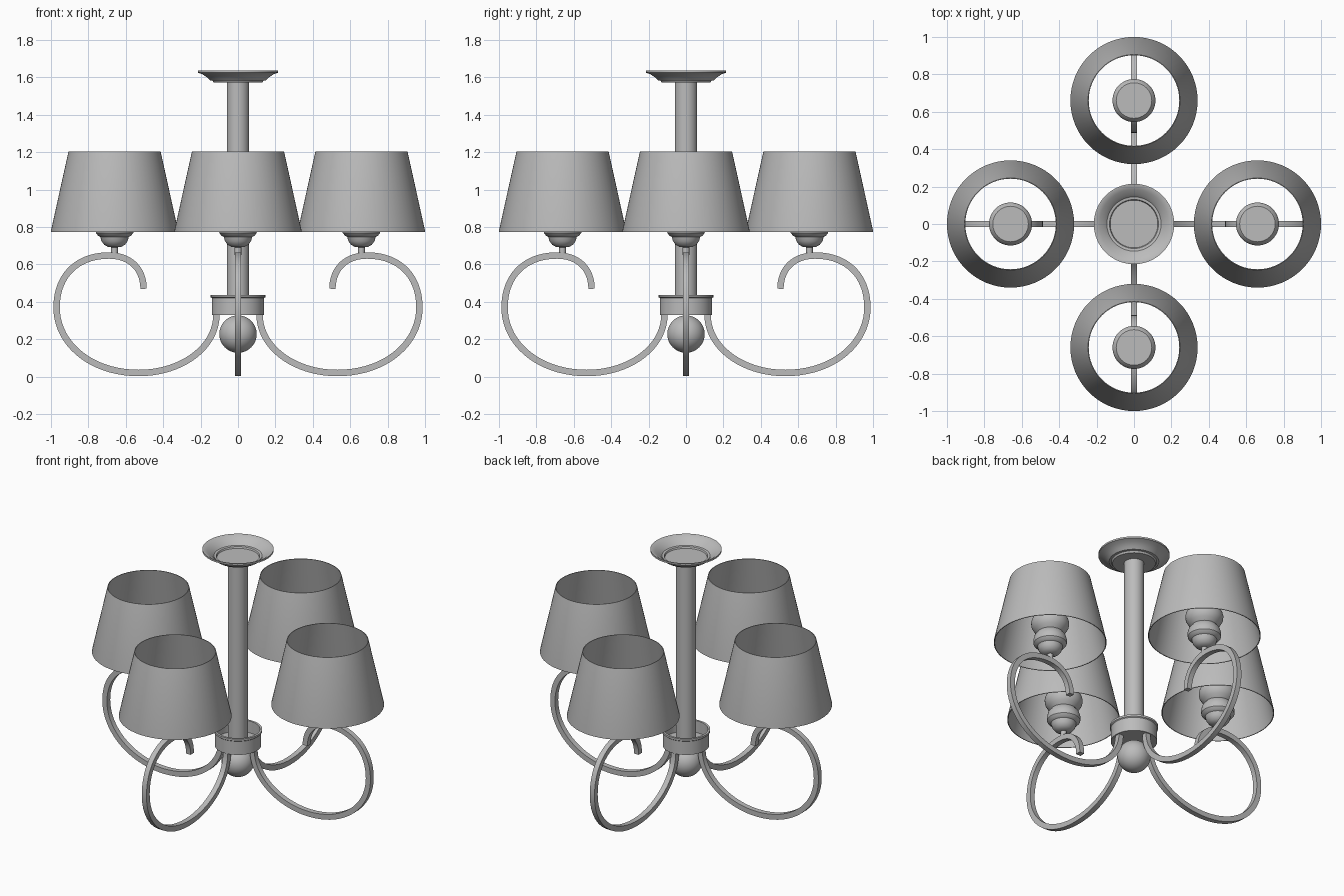
import bpy, bmesh
from math import pi, cos, sin, radians
from mathutils import Vector, Matrix
from mathutils.geometry import interpolate_bezier

cube = bpy.data.objects.get("Cube")
if cube:
    bpy.data.objects.remove(cube, do_unlink=True)

GREY = (0.5, 0.5, 0.5, 1)
metal = bpy.data.materials.new("plain grey")
metal.use_nodes = True
metal.diffuse_color = GREY
metal.node_tree.nodes["Principled BSDF"].inputs["Base Color"].default_value = GREY

REACH = 0.66  # distance of each lamp from the axis


def finish(bm, name, angle=35):
    """Turn a bmesh into a smooth shaded object."""
    bmesh.ops.remove_doubles(bm, verts=bm.verts, dist=0.0001)
    bmesh.ops.recalc_face_normals(bm, faces=bm.faces)
    mesh = bpy.data.meshes.new(name)
    bm.to_mesh(mesh)
    bm.free()
    mesh.materials.append(metal)
    obj = bpy.data.objects.new(name, mesh)
    bpy.context.collection.objects.link(obj)
    bpy.ops.object.select_all(action='DESELECT')
    obj.select_set(True)
    bpy.context.view_layer.objects.active = obj
    bpy.ops.object.shade_smooth_by_angle(angle=radians(angle))
    return obj


def lathe(name, profile, closed=False, steps=64):
    """Spin a (radius, height) profile about the z axis."""
    bm = bmesh.new()
    verts = [bm.verts.new((r, 0, z)) for r, z in profile]
    edges = [bm.edges.new(p) for p in zip(verts, verts[1:])]
    if closed:
        edges.append(bm.edges.new((verts[-1], verts[0])))
    bmesh.ops.spin(bm, geom=verts + edges, cent=(0, 0, 0), axis=(0, 0, 1),
                   angle=2 * pi, steps=steps)
    return finish(bm, name)


def square_sweep(name, path, half):
    """Sweep a square section along a path in the xz plane."""
    bm = bmesh.new()
    rings = []
    for i, p in enumerate(path):
        t = (path[min(i + 1, len(path) - 1)] - path[max(i - 1, 0)]).normalized()
        n = Vector((-t.z, 0, t.x)) * half
        w = Vector((0, half, 0))
        rings.append([bm.verts.new(p + o) for o in (n + w, n - w, -n - w, w - n)])
    for a, b in zip(rings, rings[1:]):
        for k in range(4):
            j = (k + 1) % 4
            bm.faces.new((a[k], a[j], b[j], b[k]))
    bm.faces.new(rings[0])
    bm.faces.new(rings[-1])
    return finish(bm, name)


# Central stem, collar cup and ball
lathe("stem", [(0, 0.34), (0.06, 0.34), (0.06, 1.58), (0, 1.58)])
lathe("collar", [(0, 0.33), (0.14, 0.33), (0.14, 0.42), (0.146, 0.425),
                 (0.146, 0.438), (0.132, 0.438), (0.132, 0.36), (0, 0.36)])
bm = bmesh.new()
bmesh.ops.create_uvsphere(bm, u_segments=48, v_segments=24, radius=0.1,
                          matrix=Matrix.Translation((0, 0, 0.228)))
finish(bm, "ball")

# Open ceiling dish
lathe("ceiling_dish", [(0, 1.572), (0.13, 1.572), (0.137, 1.583), (0.15, 1.585),
                       (0.165, 1.6), (0.19, 1.617), (0.215, 1.626), (0.215, 1.637),
                       (0.207, 1.637), (0.185, 1.624), (0.16, 1.608), (0.145, 1.592),
                       (0.131, 1.59), (0.127, 1.58), (0, 1.58)])

# Scrolled arm: each knot is (x, z) with its incoming and outgoing handles
knots = [((0.115, 0.335), None, (0.115, 0.15)),
         ((0.53, 0.02), (0.31, 0.02), (0.79, 0.02)),
         ((0.97, 0.37), (0.97, 0.18), (0.97, 0.54)),
         ((0.69, 0.648), (0.86, 0.648), (0.57, 0.648)),
         ((0.505, 0.47), (0.505, 0.57), None)]
path = []
for (a, _, ha), (b, hb, _) in zip(knots, knots[1:]):
    pts = interpolate_bezier(*[Vector((x, 0, z)) for x, z in (a, ha, hb, b)], 20)
    path += pts if not path else pts[1:]
arm = square_sweep("arm", path, 0.0172)

# Lamp holder and open shade
holder = lathe("lamp_holder", [
    (0, 0.65), (0.018, 0.65), (0.018, 0.692), (0.035, 0.694), (0.055, 0.705),
    (0.07, 0.725), (0.076, 0.748), (0.088, 0.754), (0.1, 0.768), (0.102, 0.79),
    (0.094, 0.82), (0.078, 0.84), (0.098, 0.86), (0.112, 0.885), (0.115, 0.91),
    (0.11, 0.93), (0.095, 0.945), (0, 0.945)], steps=48)
shade = lathe("lamp_shade", [(0.34, 0.775), (0.34, 0.781), (0.246, 1.205),
                             (0.242, 1.205), (0.335, 0.775)], closed=True)

# Repeat arm, holder and shade around the axis
for part, offset in ((arm, 0), (holder, REACH), (shade, REACH)):
    for i in range(4):
        copy = part if i == 0 else part.copy()
        if i:
            bpy.context.collection.objects.link(copy)
            copy.name = f"{part.name}_{i + 1}"
        a = i * pi / 2
        copy.location = (offset * cos(a), offset * sin(a), 0)
        copy.rotation_euler = (0, 0, a)
